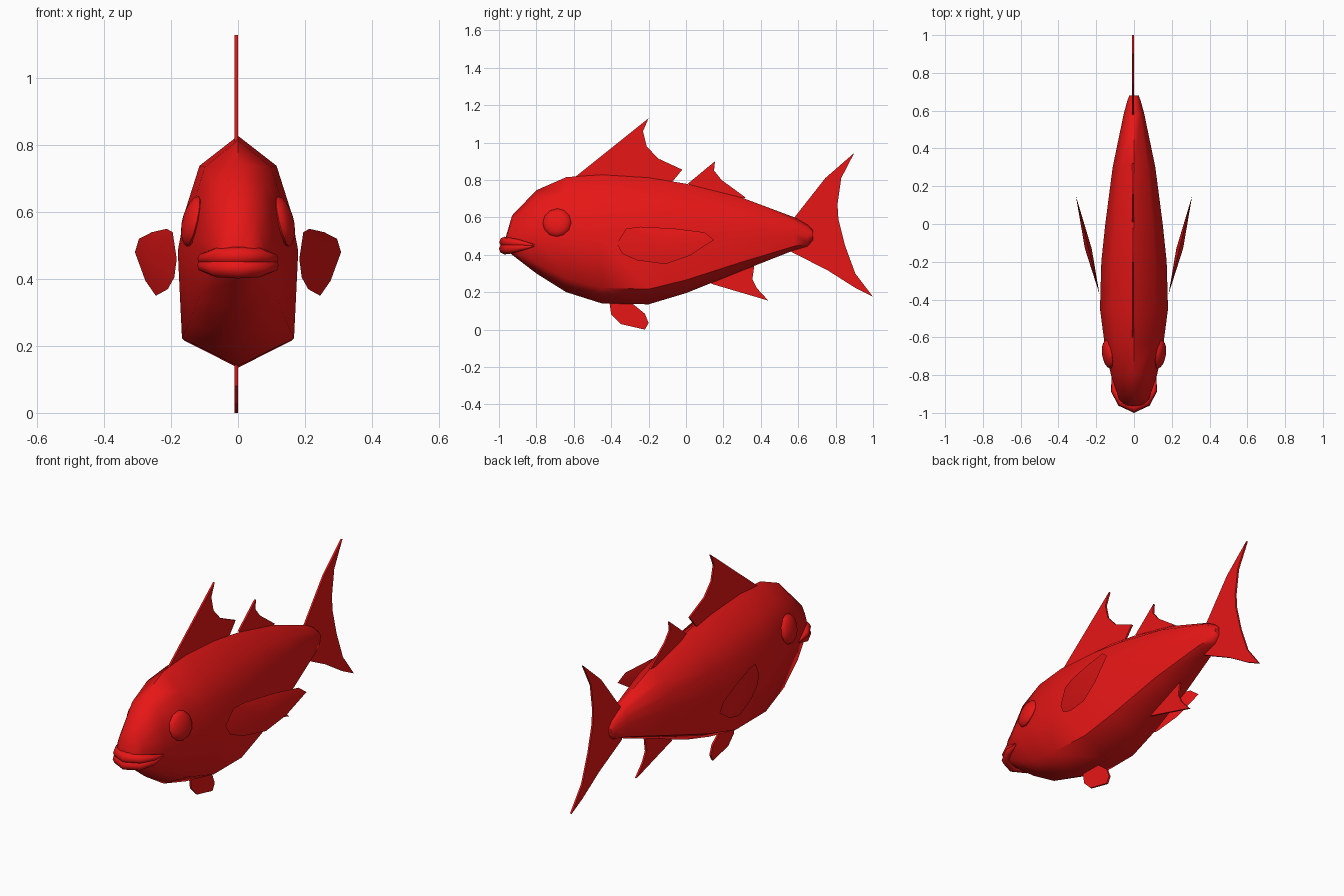
import bpy, bmesh, math
from mathutils import Matrix, Vector, Euler

if "Cube" in bpy.data.objects:
    bpy.data.objects.remove(bpy.data.objects["Cube"])

red = bpy.data.materials.new("red")
red.diffuse_color = (0.8, 0.008, 0.008, 1)
red.use_nodes = True
red.node_tree.nodes["Principled BSDF"].inputs["Base Color"].default_value = red.diffuse_color


def finish(name, bm, smooth=None):
    bmesh.ops.recalc_face_normals(bm, faces=bm.faces)
    me = bpy.data.meshes.new(name)
    bm.to_mesh(me)
    bm.free()
    ob = bpy.data.objects.new(name, me)
    bpy.context.collection.objects.link(ob)
    me.materials.append(red)
    if smooth:
        bpy.ops.object.select_all(action='DESELECT')
        ob.select_set(True)
        bpy.context.view_layer.objects.active = ob
        bpy.ops.object.shade_smooth_by_angle(angle=math.radians(smooth))
    return ob


def loft(name, rings, smooth):
    bm = bmesh.new()
    rows = [[bm.verts.new(p) for p in r] for r in rings]
    n = len(rows[0])
    for a, b in zip(rows, rows[1:]):
        for i in range(n):
            j = (i + 1) % n
            bm.faces.new((a[i], a[j], b[j], b[i]))
    bm.faces.new(rows[0])
    bm.faces.new(rows[-1])
    return finish(name, bm, smooth)


# Body: one cross-section scaled along (y, bottom, top, half width) stations
half = [(0, 1), (.64, .87), (.87, .68), (1, .5), (.93, .12), (0, 0)]
section = half + [(-w, h) for w, h in reversed(half[1:-1])]
stations = [(-.965, .43, .49, .045), (-.93, .40, .61, .078), (-.8, .30, .745, .122),
            (-.64, .2, .815, .155), (-.45, .14, .828, .18), (-.2, .135, .812, .173),
            (0, .195, .78, .152), (.3, .315, .705, .113), (.58, .425, .6, .055),
            (.65, .445, .56, .036), (.68, .48, .53, .025)]
loft("body", [[(w * hw, y, b + h * (t - b)) for w, h in section]
              for y, b, t, hw in stations], 60)


# Flat fins: (y, z) outlines, thin plates on the centre plane
def fin(name, outline):
    bm = bmesh.new()
    f = bm.faces.new([bm.verts.new((-.01, y, z)) for y, z in outline])
    ext = bmesh.ops.extrude_face_region(bm, geom=[f])
    bmesh.ops.translate(bm, vec=(.01, 0, 0),
                        verts=[v for v in ext["geom"] if isinstance(v, bmesh.types.BMVert)])
    finish(name, bm)


fin("front_dorsal_fin", [(-.6, .81), (-.2, 1.13), (-.23, 1.06), (-.21, .98), (-.15, .915),
                         (-.02, .855), (-.065, .8), (-.1, .76), (-.5, .76)])
fin("rear_dorsal_fin", [(.01, .78), (.155, .9), (.15, .85), (.19, .8), (.32, .705), (.2, .69)])
fin("tail_fin", [(.58, .6), (.745, .81), (.9, .945), (.83, .81), (.81, .67), (.815, .59),
                 (.85, .45), (.905, .3), (1, .175), (.91, .22), (.76, .315), (.565, .415)])
fin("anal_fin", [(.135, .245), (.44, .155), (.38, .22), (.355, .27), (.365, .34), (.2, .35)])
fin("pelvic_fin", [(-.41, .15), (-.4, .08), (-.35, .03), (-.22, 0), (-.2, .035),
                   (-.22, .085), (-.3, .15)])

# Pectoral fins: leaf shapes swept out and back, thicker in the middle
leaf = [(-.37, .46), (-.32, .54), (-.245, .55), (-.06, .54), (.1, .52), (.15, .48),
        (.02, .395), (-.11, .35), (-.26, .37), (-.34, .405)]
for side, label in ((1, "right"), (-1, "left")):
    bm = bmesh.new()
    rim = [bm.verts.new((side * (.188 + .24 * (y + .35)), y, z)) for y, z in leaf]
    for dx in (-.018, .018):
        hub = bm.verts.new((side * (.242 + dx), -.13, .46))
        for i, v in enumerate(rim):
            bm.faces.new((v, rim[(i + 1) % len(rim)], hub))
    finish(label + "_pectoral_fin", bm, 30)

    # Eyes: flattened spheres leaning up and forward
    bm = bmesh.new()
    bmesh.ops.create_uvsphere(bm, u_segments=12, v_segments=8, radius=1)
    m = (Matrix.Translation((side * .135, -.69, .572))
         @ Euler((0, -side * math.radians(13), -side * math.radians(9))).to_matrix().to_4x4()
         @ Matrix.Diagonal((.03, .077, .077, 1))
         @ Matrix.Rotation(math.pi / 2, 4, 'Y'))
    bmesh.ops.transform(bm, matrix=m, verts=bm.verts)
    finish(label + "_eye", bm, 40)

# Lips: tapered tubes wrapped around the snout
arc = [(.115, -.81, .004), (.105, -.88, .018), (.065, -.94, .028), (0, -.97, .03)]
path = arc + [(-x, y, r) for x, y, r in reversed(arc[:-1])]
for name, drop, size in (("upper_lip", .018, .95), ("lower_lip", -.018, 1)):
    rings = []
    for i, (x, y, r) in enumerate(path):
        a, b = path[max(i - 1, 0)], path[min(i + 1, len(path) - 1)]
        out = Vector((b[1] - a[1], a[0] - b[0], 0)).normalized()
        mid = Vector((x, y, .45 + drop * r / .03))
        rings.append([mid + size * r * (math.cos(k * math.pi / 4) * out
                      + Vector((0, 0, math.sin(k * math.pi / 4)))) for k in range(8)])
    loft(name, rings, 60)
